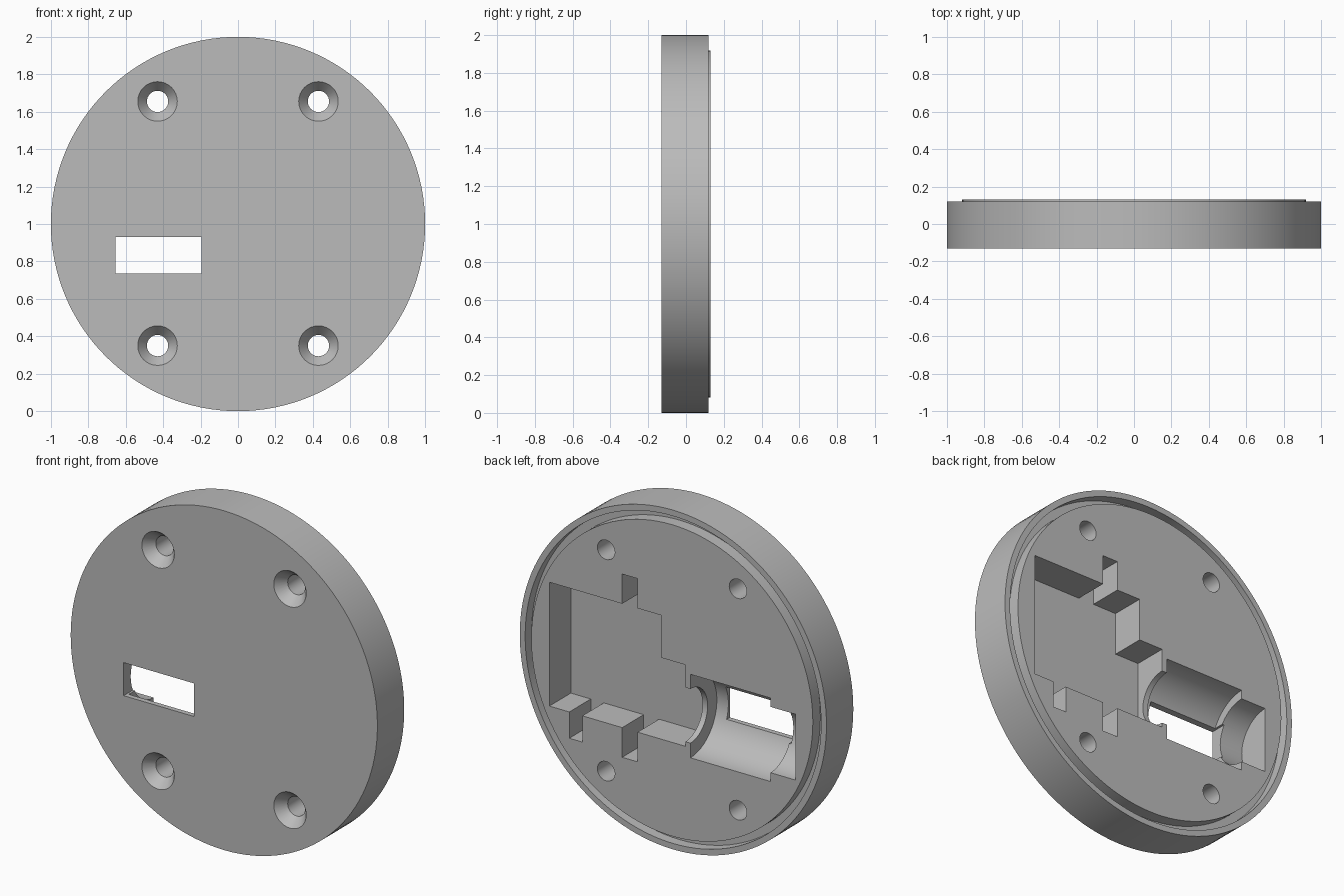
import bpy, bmesh, math

if "Cube" in bpy.data.objects:
    bpy.data.objects.remove(bpy.data.objects["Cube"])

grey = bpy.data.materials.new("plain grey")
grey.diffuse_color = (0.5, 0.5, 0.5, 1)
grey.use_nodes = True
grey.node_tree.nodes["Principled BSDF"].inputs["Base Color"].default_value = grey.diffuse_color


def finish(name, bm):
    bmesh.ops.recalc_face_normals(bm, faces=bm.faces)
    mesh = bpy.data.meshes.new(name)
    bm.to_mesh(mesh)
    bm.free()
    mesh.materials.append(grey)
    obj = bpy.data.objects.new(name, mesh)
    bpy.context.collection.objects.link(obj)
    return obj


def lathe(name, profile, centre, axis, segs):
    """Solid of revolution from (radius, position) pairs, along x or y."""
    bm = bmesh.new()
    cx, cy, cz = centre
    rings = []
    for r, p in profile:
        ring = []
        for i in range(segs if r > 0 else 1):
            a = 2 * math.pi * i / segs
            c, s = r * math.cos(a), r * math.sin(a)
            co = (cx + c, cy + p, cz + s) if axis == 'y' else (cx + p, cy + c, cz + s)
            ring.append(bm.verts.new(co))
        rings.append(ring)
    for lo, hi in zip(rings, rings[1:]):
        if len(lo) == 1:
            bm.faces.new(hi)
        elif len(hi) == 1:
            bm.faces.new(lo)
        else:
            for i in range(segs):
                j = (i + 1) % segs
                bm.faces.new((lo[i], lo[j], hi[j], hi[i]))
    # end caps are n-gons, so loose centre points go
    bmesh.ops.delete(bm, geom=[v for v in bm.verts if not v.link_faces], context='VERTS')
    return finish(name, bm)


def prism(name, outline, y0, y1):
    """Outline in (x, z) pushed along y."""
    bm = bmesh.new()
    face = bm.faces.new([bm.verts.new((x, y0, z)) for x, z in outline])
    out = bmesh.ops.extrude_face_region(bm, geom=[face])
    for v in out["geom"]:
        if isinstance(v, bmesh.types.BMVert):
            v.co.y = y1
    return finish(name, bm)


# Round body: outer rim, ring groove, slightly raised inner face
body = lathe("round_housing", [(0, -.13), (1, -.13), (1, .12), (.965, .12), (.965, .06),
                               (.918, .06), (.918, .13), (0, .13)], (0, 0, 1), 'y', 128)
cutters = []

# Stepped component pocket with clip notches
cutters.append(prism("component_pocket", [
    (.80, 1.365), (.325, 1.365), (.325, 1.54), (.225, 1.54), (.225, 1.365), (.07, 1.365),
    (.07, 1.115), (-.087, 1.115), (-.087, .635), (.225, .635), (.225, .46), (.325, .46),
    (.325, .635), (.585, .635), (.585, .48), (.67, .48), (.67, .635), (.80, .635)], -.07, .3))

# Half-round stepped trough
cutters.append(lathe("round_trough", [(0, -.05), (.16, -.05), (.16, -.12), (.246, -.12),
                                      (.246, -.642), (.194, -.642), (.194, -.805), (0, -.805)],
                     (0, .13, .822), 'x', 64))

# Window through the front
cutters.append(prism("window", [(-.655, .735), (-.195, .735), (-.195, .93), (-.655, .93)], -.3, 0))

# Countersunk screw holes
for x in (-.43, .43):
    for z in (.35, 1.655):
        cutters.append(lathe("screw_hole", [(0, -.15), (.122, -.15), (.057, -.07), (.057, .3), (0, .3)],
                             (x, 0, z), 'y', 32))

for cutter in cutters:
    cutter.hide_render = True
    mod = body.modifiers.new(cutter.name, 'BOOLEAN')
    mod.operation = 'DIFFERENCE'
    mod.solver = 'EXACT'
    mod.object = cutter

# Bake the cuts and drop the cutters
bpy.context.view_layer.update()
cut = bpy.data.meshes.new_from_object(body.evaluated_get(bpy.context.evaluated_depsgraph_get()))
body.modifiers.clear()
body.data = cut
for cutter in cutters:
    bpy.data.objects.remove(cutter)

bpy.context.view_layer.objects.active = body
body.select_set(True)
bpy.ops.object.shade_smooth_by_angle(angle=math.radians(25))
